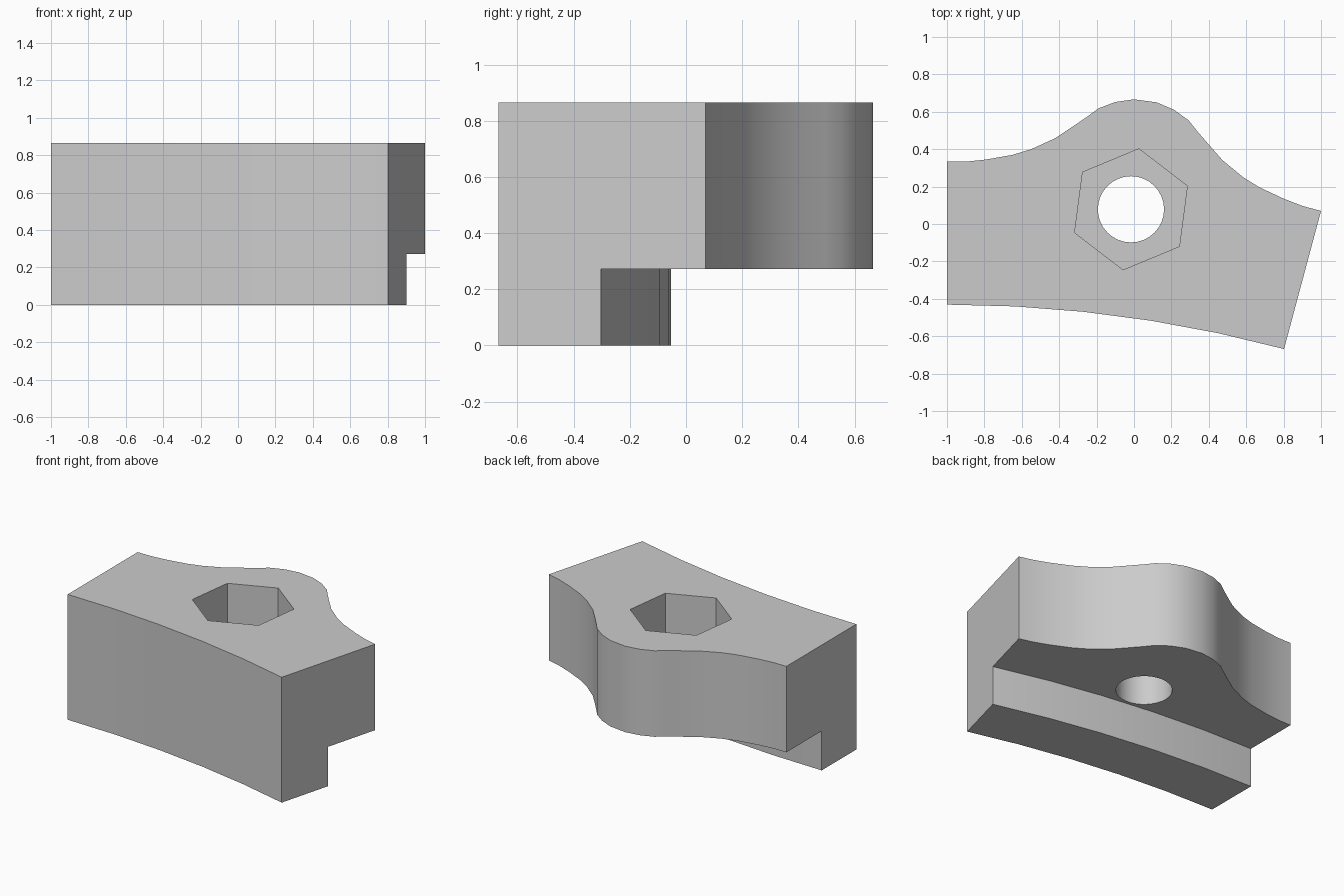
import bpy, bmesh
from math import sin, cos, pi, radians

if "Cube" in bpy.data.objects:
    bpy.data.objects.remove(bpy.data.objects["Cube"])

CX, CY = -1.0, -7.394          # centre of the large curve the bracket follows
SWEEP = 15                     # degrees covered by the bracket
MID = radians(SWEEP / 2)       # symmetry axis of the boss
R_FRONT, R_RAIL, R_BOLT = 6.963, 7.341, 7.537
Z_STEP, Z_POCKET, Z_TOP = 0.272, 0.52, 0.866


def polar(r, deg):
    a = radians(deg)
    return (CX + r * sin(a), CY + r * cos(a))


def local(u, v):
    # point in the frame of the symmetry axis
    return (CX + u * cos(MID) + v * sin(MID), CY - u * sin(MID) + v * cos(MID))


def ngon(r, n, start):
    c = polar(R_BOLT, SWEEP / 2)
    return [(c[0] + r * cos(start + 2 * pi * i / n),
             c[1] + r * sin(start + 2 * pi * i / n)) for i in range(n)]


def prism(name, pts, z0, z1):
    bm = bmesh.new()
    face = bm.faces.new([bm.verts.new((x, y, z0)) for x, y in pts])
    ext = bmesh.ops.extrude_face_region(bm, geom=[face])
    bmesh.ops.translate(bm, vec=(0, 0, z1 - z0),
                        verts=[g for g in ext["geom"] if isinstance(g, bmesh.types.BMVert)])
    bmesh.ops.recalc_face_normals(bm, faces=bm.faces)
    me = bpy.data.meshes.new(name)
    bm.to_mesh(me)
    bm.free()
    ob = bpy.data.objects.new(name, me)
    bpy.context.collection.objects.link(ob)
    return ob


# Body outline: shallow front arc, straight ends, mirrored boss curve at the back
front = [polar(R_FRONT, a) for a in range(0, SWEEP + 1, 3)]
half = [(1.0086, 7.661), (0.909, 7.674), (0.802, 7.700), (0.666, 7.743),
        (0.571, 7.786), (0.450, 7.862), (0.369, 7.933), (0.296, 7.998),
        (0.243, 8.049), (0.158, 8.095), (0.061, 8.122)]
back = [local(u, v) for u, v in half] + [local(-u, v) for u, v in reversed(half)]
body = prism("clamp_body", front + back, 0, Z_TOP)

# Cutters: step behind the lower rail, round bolt hole, hexagonal nut pocket
step = [polar(R_RAIL, a) for a in range(-3, SWEEP + 4, 3)] + [polar(8.6, SWEEP + 3), polar(8.6, -3)]
cutters = [
    prism("step_cutter", step, -0.2, Z_STEP),
    prism("hole_cutter", ngon(0.177, 32, 0), 0.1, Z_POCKET + 0.1),
    prism("hex_cutter", ngon(0.326, 6, pi / 2 - MID), Z_POCKET, Z_TOP + 0.2),
]

bpy.context.view_layer.objects.active = body
body.select_set(True)
for c in cutters:
    c.hide_render = True
    mod = body.modifiers.new(c.name, 'BOOLEAN')
    mod.operation = 'DIFFERENCE'
    mod.solver = 'EXACT'
    mod.object = c
    bpy.ops.object.modifier_apply(modifier=mod.name)
    bpy.data.objects.remove(c)

bpy.ops.object.shade_smooth_by_angle(angle=radians(30))
